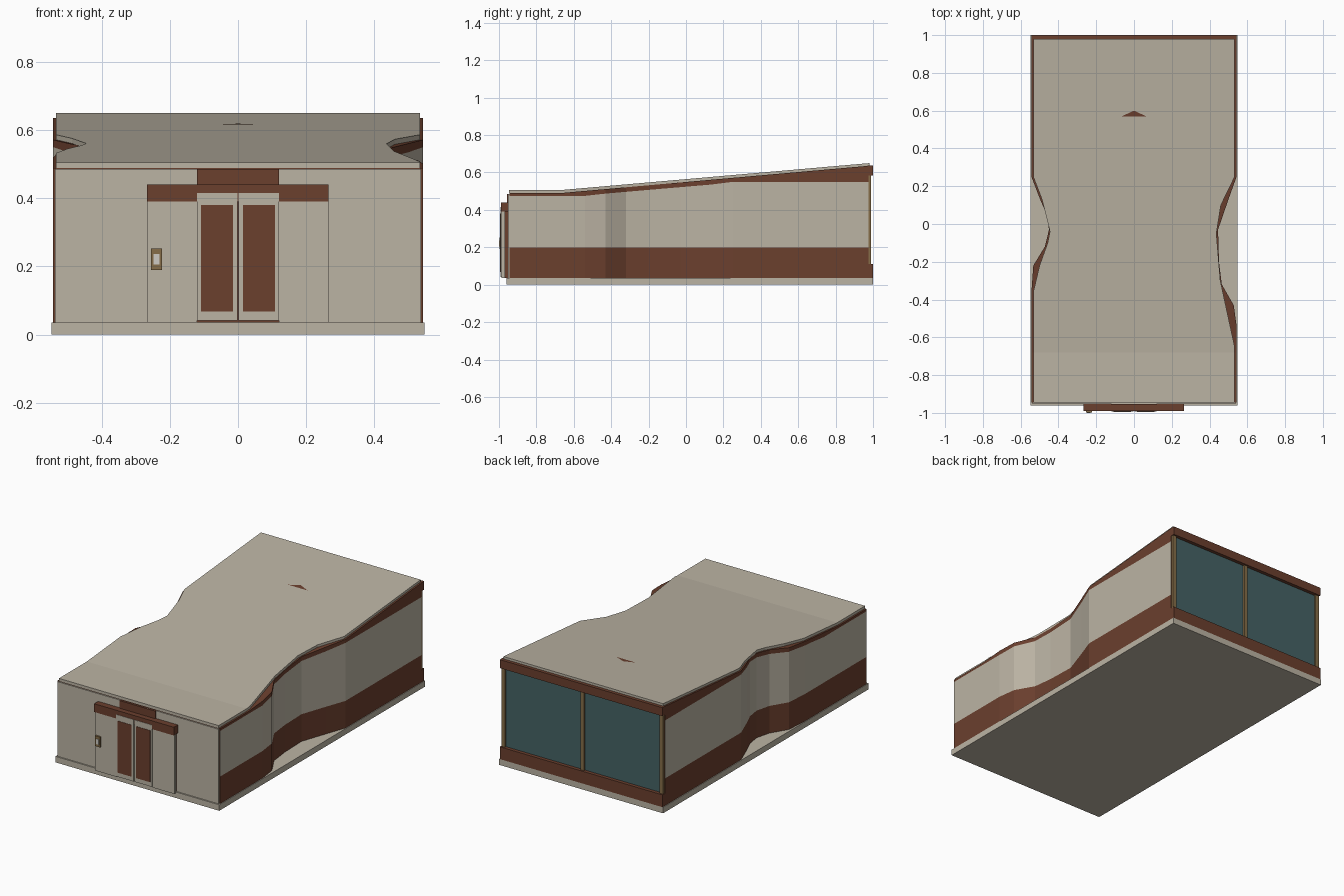
import bpy, bmesh

cube = bpy.data.objects.get("Cube")
if cube:
    bpy.data.objects.remove(cube, do_unlink=True)


def material(name, colour):
    m = bpy.data.materials.new(name)
    m.use_nodes = True
    m.diffuse_color = (*colour, 1)
    m.node_tree.nodes["Principled BSDF"].inputs["Base Color"].default_value = (*colour, 1)
    return m


BEIGE = material("warm beige", (0.50, 0.455, 0.37))
BROWN = material("dark brown", (0.147, 0.05, 0.027))
TEAL = material("teal glass", (0.06, 0.125, 0.13))
TAN = material("tan metal", (0.24, 0.155, 0.065))
PALE = material("pale screen", (0.62, 0.60, 0.55))


def finish(name, bm, *mats):
    bmesh.ops.recalc_face_normals(bm, faces=bm.faces)
    mesh = bpy.data.meshes.new(name)
    bm.to_mesh(mesh)
    bm.free()
    for m in mats:
        mesh.materials.append(m)
    ob = bpy.data.objects.new(name, mesh)
    bpy.context.collection.objects.link(ob)
    return ob


def box(name, x, y, z, mat):
    bm = bmesh.new()
    bmesh.ops.create_cube(bm, size=1)
    for v in bm.verts:
        v.co = [(a + b) / 2 + c * (b - a) for c, (a, b) in zip(v.co, (x, y, z))]
    return finish(name, bm, mat)


def along(points, y):
    """Value of a polyline of (y, value) pairs at y."""
    if y <= points[0][0]:
        return points[0][1]
    for (y0, a), (y1, b) in zip(points, points[1:]):
        if y <= y1:
            return a + (b - a) * (y - y0) / (y1 - y0)
    return points[-1][1]


def loft(name, left, right, levels, mats, y0, y1):
    """Solid running along y; levels are height polylines, mats colour each band."""
    ys = {y0, y1}
    for line in (left, right, *levels):
        ys |= {p[0] for p in line if y0 < p[0] < y1}
    bm = bmesh.new()
    rings = []
    for y in sorted(ys):
        heights = [along(line, y) for line in levels]
        ring = [(along(right, y), y, h) for h in heights]
        ring += [(along(left, y), y, h) for h in reversed(heights)]
        rings.append([bm.verts.new(p) for p in ring])
    n, k = len(levels), len(mats)
    for a, b in zip(rings, rings[1:]):
        for i in range(2 * n):
            j = (i + 1) % (2 * n)
            f = bm.faces.new((a[i], a[j], b[j], b[i]))
            band = i if i < n - 1 else 2 * n - 2 - i
            f.material_index = k - 1 if i == n - 1 else max(0, min(band, k - 1))
    bm.faces.new(rings[0])
    bm.faces.new(rings[-1])
    return finish(name, bm, *mats)


# Floor slab
box("floor_slab", (-0.547, 0.547), (-0.96, 1.0), (0, 0.036), BEIGE)

# Pinched walls with brown skirting, beige middle and brown fascia
wall_right = [(-0.54, 0.543), (-0.43, 0.528), (-0.32, 0.465), (-0.2, 0.45),
              (-0.03, 0.445), (0.13, 0.50), (0.25, 0.543)]
wall_left = [(-0.36, -0.543), (-0.22, -0.533), (-0.12, -0.472), (-0.03, -0.45),
             (0.05, -0.462), (0.13, -0.497), (0.25, -0.543)]
skirt_top = [(0, 0.2)]
fascia_low = [(-0.54, 0.475), (-0.43, 0.487), (-0.2, 0.507), (0.13, 0.535), (0.25, 0.55)]
roof_low = [(-0.68, 0.489), (0.98, 0.636)]
roof_top = [(-0.68, 0.505), (0.98, 0.65)]
loft("side_walls", wall_left, wall_right, [[(0, 0.036)], skirt_top, fascia_low, roof_low],
     [BROWN, BEIGE, BROWN], -0.945, 0.975)

# Sloping roof, slightly narrower than the walls
roof_right = [(-0.65, 0.533), (-0.3, 0.457), (-0.05, 0.436), (0.1, 0.46), (0.25, 0.533)]
roof_left = [(-0.36, -0.533), (-0.22, -0.50), (-0.1, -0.457), (-0.04, -0.445),
             (0.13, -0.487), (0.25, -0.533)]
loft("roof", roof_left, roof_right, [roof_low, roof_top], [BEIGE], -0.946, 0.98)

# Small triangular roof marker
bm = bmesh.new()
bm.faces.new([bm.verts.new((x, y, along(roof_top, y) + 0.002))
              for x, y in ((-0.065, 0.57), (0.065, 0.57), (0, 0.6))])
finish("roof_marker", bm, BROWN)

# Front wall and entrance surround
box("front_wall", (-0.537, 0.537), (-0.952, -0.94), (0.036, 0.486), BEIGE)
box("upper_sign_panel", (-0.12, 0.12), (-0.958, -0.94), (0.43, 0.486), BROWN)
box("entrance_header", (-0.267, 0.265), (-0.99, -0.952), (0.39, 0.44), BROWN)
box("entrance_core", (-0.255, 0.255), (-0.972, -0.95), (0.036, 0.39), BROWN)
for side, name in ((-1, "right"), (1, "left")):
    x = sorted((side * 0.12, side * 0.265))
    box(name + "_entrance_panel", x, (-0.986, -0.968), (0.036, 0.39), BEIGE)
    # Door leaf with its dark window plate
    x = sorted((side * 0.002, side * 0.12))
    box(name + "_door", x, (-0.992, -0.97), (0.042, 0.415), BEIGE)
    x = sorted((side * 0.015, side * 0.109))
    box(name + "_door_window", x, (-0.994, -0.99), (0.068, 0.38), BROWN)

# Entry keypad
box("keypad", (-0.255, -0.223), (-0.997, -0.98), (0.19, 0.252), TAN)
box("keypad_screen", (-0.248, -0.23), (-1.0, -0.996), (0.205, 0.237), PALE)

# Glazed rear wall
box("rear_glass", (-0.53, 0.53), (0.97, 0.979), (0.1, 0.59), TEAL)
box("rear_sill", (-0.543, 0.543), (0.97, 1.0), (0.036, 0.11), BROWN)
box("rear_lintel", (-0.543, 0.543), (0.97, 1.0), (0.585, 0.636), BROWN)
for x, name in ((-0.528, "right"), (0, "middle"), (0.528, "left")):
    box(name + "_rear_post", (x - 0.012, x + 0.012), (0.972, 0.99), (0.11, 0.585), TAN)
